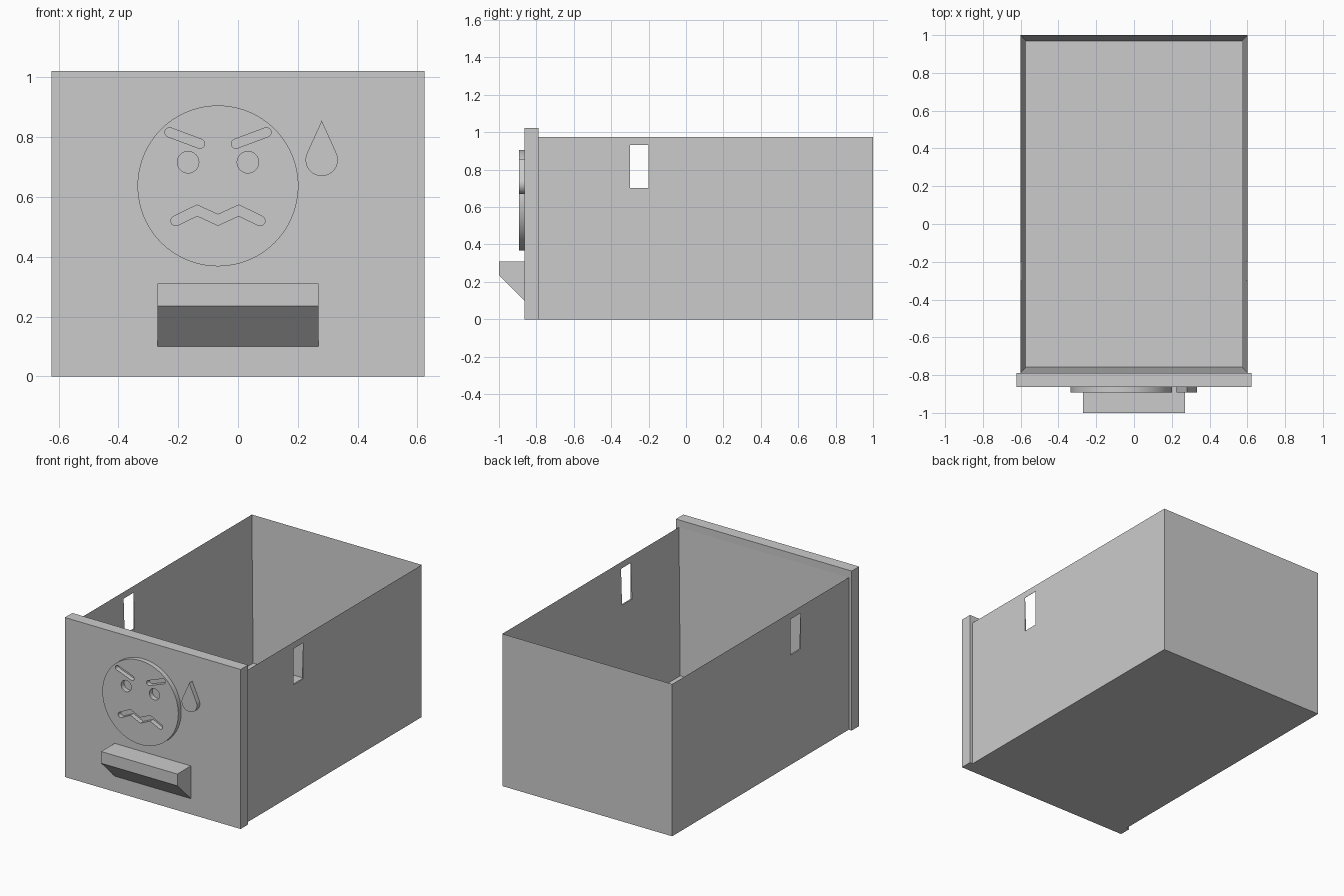
import bpy, bmesh
from math import sin, cos, pi, acos
from mathutils import Vector

cube = bpy.data.objects.get("Cube")
if cube:
    bpy.data.objects.remove(cube, do_unlink=True)

grey = bpy.data.materials.new("plain grey")
grey.use_nodes = True
COLOUR = (0.6, 0.6, 0.6, 1)
grey.diffuse_color = COLOUR
grey.node_tree.nodes["Principled BSDF"].inputs["Base Color"].default_value = COLOUR

BOX_FRONT, PANEL_FRONT, RELIEF_FRONT = -0.788, -0.863, -0.893
WALL = 0.043


def add_object(name, data):
    ob = bpy.data.objects.new(name, data)
    bpy.context.collection.objects.link(ob)
    ob.data.materials.append(grey)
    return ob


def mesh_object(name, bm):
    bmesh.ops.recalc_face_normals(bm, faces=bm.faces)
    me = bpy.data.meshes.new(name)
    bm.to_mesh(me)
    bm.free()
    return add_object(name, me)


def box_bmesh(lo, hi):
    bm = bmesh.new()
    bmesh.ops.create_cube(bm, size=1)
    lo, hi = Vector(lo), Vector(hi)
    for v in bm.verts:
        v.co = (lo + hi) / 2 + v.co * (hi - lo)
    return bm


def arc(x, z, r, start, end, n):
    return [Vector((x + r * cos(start + (end - start) * i / n),
                    z + r * sin(start + (end - start) * i / n))) for i in range(n + 1)]


def circle(x, z, r, n):
    return arc(x, z, r, 0, 2 * pi, n)[:-1]


def stroke(points, r):
    """Outline of a round-ended line of half width r."""
    pts = [Vector(p) for p in points]
    outline = []
    for path in (pts, pts[::-1]):
        dirs = [(b - a).normalized() for a, b in zip(path, path[1:])]
        for p, d, e in zip(path[1:-1], dirs, dirs[1:]):
            n = (Vector((d.y, -d.x)) + Vector((e.y, -e.x))).normalized()
            outline.append(p + n * r / n.dot(Vector((d.y, -d.x))))
        d, p = dirs[-1], path[-1]
        angle = Vector((1, 0)).angle_signed(d) * -1
        outline += arc(p.x, p.y, r, angle - pi / 2, angle + pi / 2, 10)
    return outline


def relief(name, outlines):
    """Raised plate on the front panel; inner outlines become holes."""
    cu = bpy.data.curves.new(name, "CURVE")
    cu.dimensions, cu.fill_mode = "2D", "BOTH"
    cu.extrude = (PANEL_FRONT - RELIEF_FRONT) / 2
    for outline in outlines:
        sp = cu.splines.new("POLY")
        sp.points.add(len(outline) - 1)
        for point, co in zip(sp.points, outline):
            point.co = (co.x, co.y, 0, 1)
        sp.use_cyclic_u = True
    ob = add_object(name, cu)
    ob.rotation_euler.x = pi / 2
    ob.location.y = (PANEL_FRONT + RELIEF_FRONT) / 2
    bpy.ops.object.select_all(action="DESELECT")
    ob.select_set(True)
    bpy.context.view_layer.objects.active = ob
    bpy.ops.object.convert(target="MESH")
    # Weld the caps to the rim so that shading breaks only at the edges
    bm = bmesh.new()
    bm.from_mesh(ob.data)
    bmesh.ops.remove_doubles(bm, verts=bm.verts, dist=0.0001)
    bmesh.ops.recalc_face_normals(bm, faces=bm.faces)
    bm.to_mesh(ob.data)
    bm.free()
    bpy.ops.object.shade_smooth_by_angle(angle=pi / 6)


# Open drawer box: inset the top and push it down to the floor
bm = box_bmesh((-0.602, BOX_FRONT, 0), (0.602, 1, 0.975))
top = max(bm.faces, key=lambda f: f.calc_center_median().z)
bmesh.ops.inset_region(bm, faces=[top], thickness=WALL)
for v in top.verts:
    v.co.z = WALL
drawer = mesh_object("drawer_box", bm)

# Slot through both side walls
cutter = mesh_object("slot_cutter", box_bmesh((-0.8, -0.3, 0.703), (0.8, -0.2, 0.933)))
cutter.hide_render = True
cut = drawer.modifiers.new("side_slots", "BOOLEAN")
cut.operation, cut.solver, cut.object = "DIFFERENCE", "EXACT", cutter
bpy.context.view_layer.objects.active = drawer
bpy.ops.object.modifier_apply(modifier=cut.name)
bpy.data.objects.remove(cutter, do_unlink=True)

# Front panel
mesh_object("front_panel", box_bmesh((-0.623, PANEL_FRONT, 0), (0.623, BOX_FRONT, 1.022)))

# Handle: a wedge profile swept across the panel
bm = bmesh.new()
profile = [(PANEL_FRONT, 0.1), (-1, 0.235), (-1, 0.31), (PANEL_FRONT, 0.31)]
side = bm.faces.new([bm.verts.new((-0.27, y, z)) for y, z in profile])
swept = bmesh.ops.extrude_face_region(bm, geom=[side], use_keep_orig=True)["geom"]
bmesh.ops.translate(bm, vec=(0.54, 0, 0), verts=[g for g in swept if isinstance(g, bmesh.types.BMVert)])
mesh_object("handle", bm)

# Worried face: a disc pierced by eyes, brows and a wavy mouth
CX = -0.067
holes = [stroke([(CX + dx, z) for dx, z in
                 ((-0.141, 0.52), (-0.07, 0.555), (0, 0.523), (0.07, 0.555), (0.141, 0.52))], 0.0165)]
for s in (-1, 1):
    holes.append(circle(CX + s * 0.1, 0.716, 0.036, 32))
    holes.append(stroke([(CX + s * 0.06, 0.778), (CX + s * 0.162, 0.816)], 0.0155))
relief("face_disc", [circle(CX, 0.637, 0.269, 96)] + holes)

# Sweat drop: round below, with straight tangents to the tip
DX, DZ, R, TIP = 0.28, 0.724, 0.054, 0.855
t = acos(R / (TIP - DZ))
relief("sweat_drop", [arc(DX, DZ, R, pi / 2 + t, 5 * pi / 2 - t, 32) + [Vector((DX, TIP))]])
